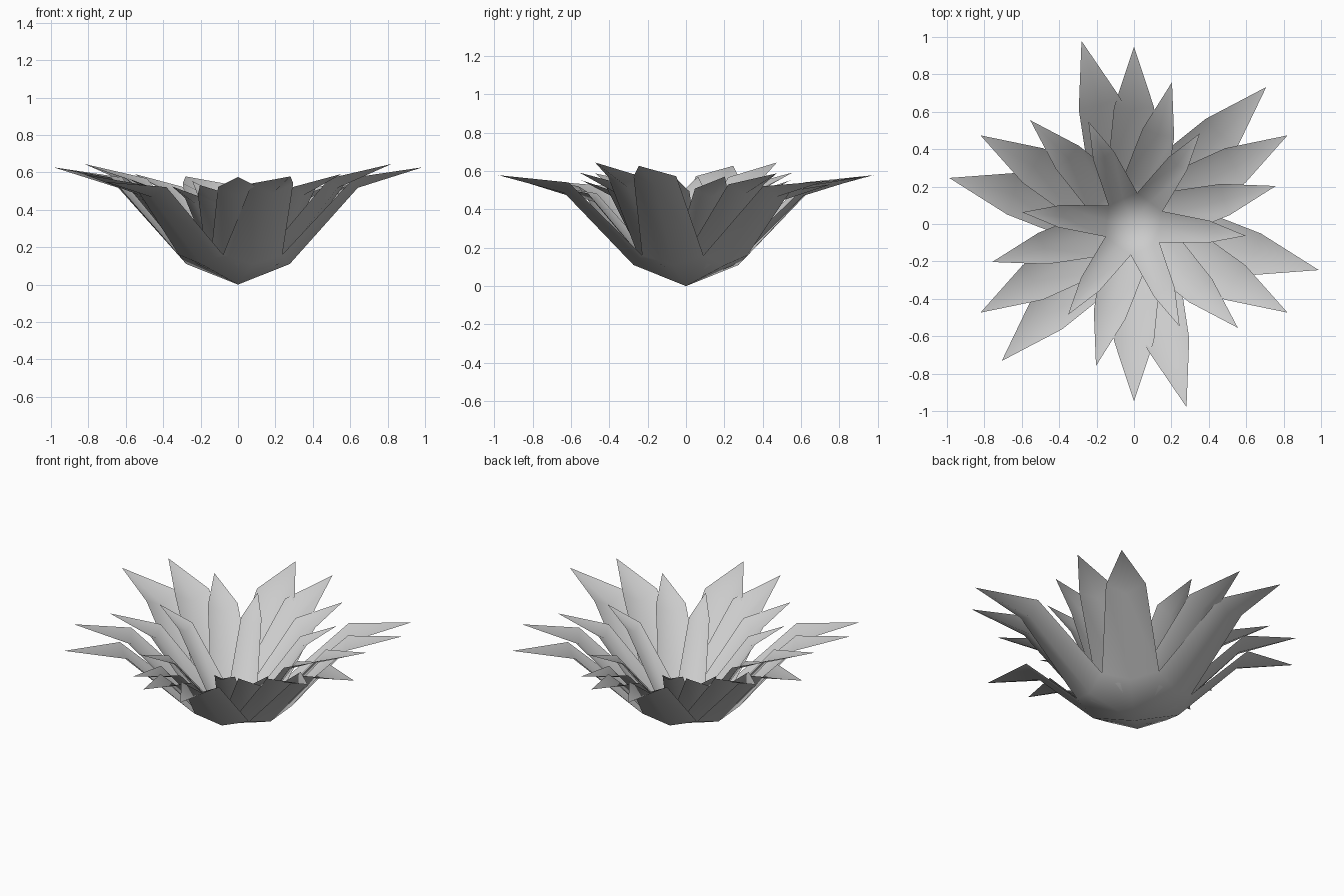
import bpy, bmesh, math
from math import cos, sin, radians

if "Cube" in bpy.data.objects:
    bpy.data.objects.remove(bpy.data.objects["Cube"])

LEAVES = 6


def leaf_ring(name, turn, base_z, hub, bend, tip):
    """Ring of folded leaves. hub = (r, mid z, edge z),
    bend = (r, half width, mid z, edge z), tip = (r, z)."""
    bm = bmesh.new()

    def vert(angle, r, side, z):
        x = r * cos(angle) - side * sin(angle)
        y = r * sin(angle) + side * cos(angle)
        # the rosette is slightly lifted along one diagonal
        z += 0.045 * cos(2 * (angle + radians(25))) * r * (r > 0.35)
        return bm.verts.new((x, y, z))

    centre = bm.verts.new((0, 0, base_z))
    half = math.pi / LEAVES
    angles = [radians(turn) + 2 * half * i for i in range(LEAVES)]
    # notches shared by neighbouring leaves
    notches = [vert(a - half, hub[0] / cos(half), 0, hub[2]) for a in angles]
    for i, a in enumerate(angles):
        low = vert(a, hub[0], 0, hub[1])
        mid = vert(a, bend[0], 0, bend[2])
        point = vert(a, tip[0], 0, tip[1])
        for side in (-1, 1):
            notch = notches[i if side < 0 else (i + 1) % LEAVES]
            edge = vert(a, bend[0] + 0.01, side * bend[1], bend[3])
            for loop in ([centre, notch, low], [low, notch, edge, mid],
                         [mid, edge, point]):
                bm.faces.new(loop if side < 0 else loop[::-1])
    bmesh.ops.recalc_face_normals(bm, faces=bm.faces[:])
    mesh = bpy.data.meshes.new(name)
    for f in bm.faces:
        f.smooth = True
    bm.to_mesh(mesh)
    bm.free()
    obj = bpy.data.objects.new(name, mesh)
    bpy.context.collection.objects.link(obj)
    return obj


# four nested rings, from the widest to the innermost
leaf_ring("outer_leaves", 46, 0.0, (0.285, 0.11, 0.16),
          (0.66, 0.115, 0.49, 0.545), (1.018, 0.585))
leaf_ring("second_leaves", 30, 0.01, (0.25, 0.11, 0.16),
          (0.615, 0.107, 0.49, 0.54), (0.948, 0.603))
leaf_ring("third_leaves", 15, 0.015, (0.21, 0.11, 0.155),
          (0.495, 0.087, 0.46, 0.505), (0.785, 0.565))
leaf_ring("inner_leaves", 54, 0.02, (0.145, 0.105, 0.145),
          (0.39, 0.06, 0.45, 0.48), (0.6, 0.55))
